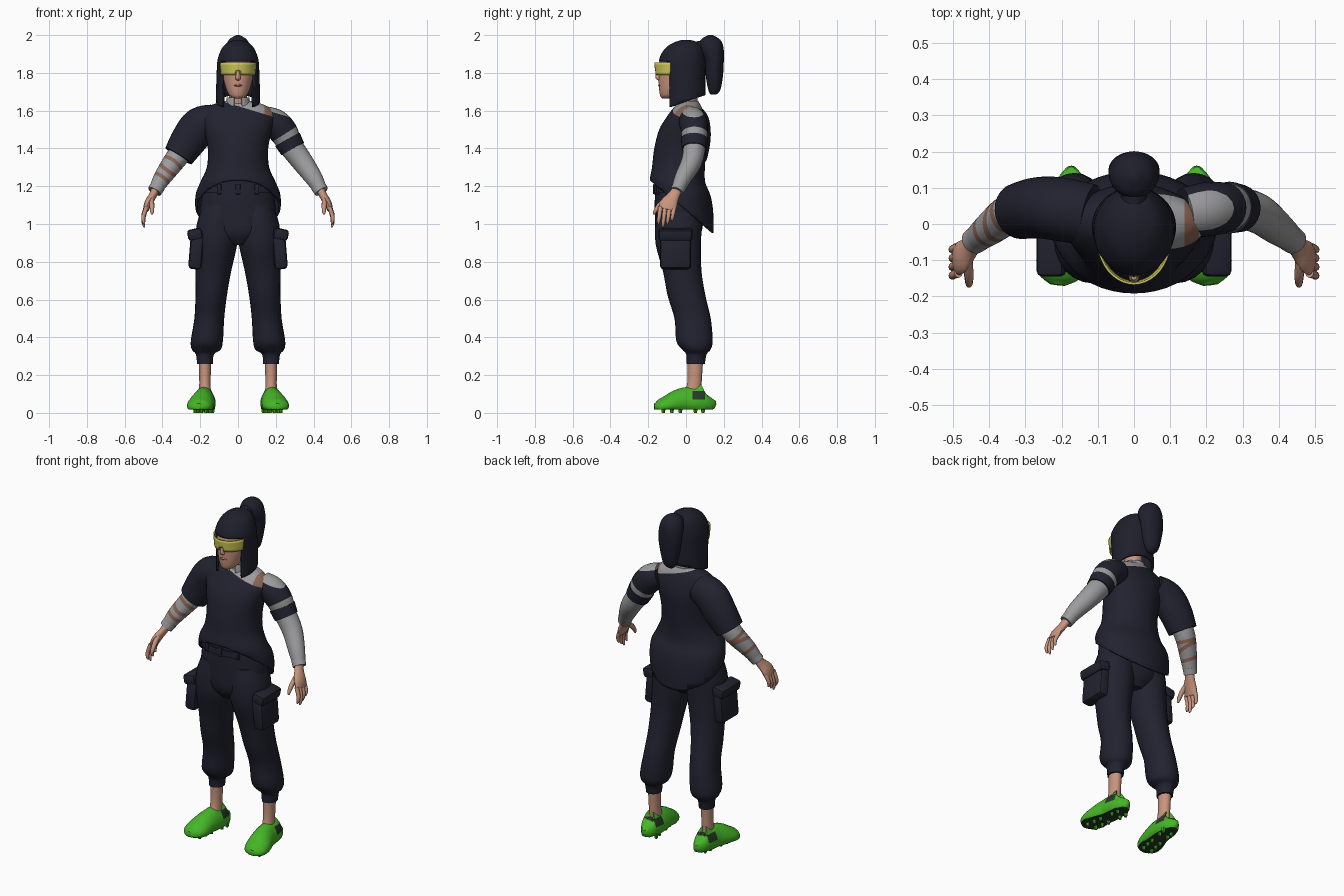
import bpy, bmesh, math
from mathutils import Vector

if "Cube" in bpy.data.objects:
    bpy.data.objects.remove(bpy.data.objects["Cube"], do_unlink=True)

X, Y, Z = Vector((1, 0, 0)), Vector((0, 1, 0)), Vector((0, 0, 1))
parts = []


def material(name, red, green, blue):
    mat = bpy.data.materials.new(name)
    mat.use_nodes = True
    mat.diffuse_color = (red, green, blue, 1)
    shader = mat.node_tree.nodes["Principled BSDF"]
    shader.inputs["Base Color"].default_value = mat.diffuse_color
    shader.inputs["Roughness"].default_value = .8
    return mat


navy = material("navy cloth", .015, .016, .028)
hair_dark = material("dark hair", .013, .014, .024)
grey = material("grey knit", .33, .33, .34)
brown = material("brown strap", .26, .13, .09)
skin = material("skin", .58, .3, .21)
lips = material("lips", .4, .14, .12)
yellow = material("yellow lens", .62, .58, .1)
green = material("lime green", .06, .46, .02)
sole_dark = material("dark sole", .02, .04, .02)


def finish(name, bm, mat):
    bmesh.ops.recalc_face_normals(bm, faces=bm.faces)
    mesh = bpy.data.meshes.new(name)
    bm.to_mesh(mesh)
    bm.free()
    mesh.materials.append(mat)
    obj = bpy.data.objects.new(name, mesh)
    bpy.context.collection.objects.link(obj)
    parts.append(obj)
    return obj


def smooth_rings(rings, steps):
    """Catmull-Rom interpolation through ring parameters."""
    rows = [Vector(r) for r in rings]
    result = []
    for i in range(len(rows) - 1):
        a, b, c = rows[max(i - 1, 0)], rows[i], rows[i + 1]
        d = rows[min(i + 2, len(rows) - 1)]
        for k in range(steps):
            t = k / steps
            result.append(b + (c - a) * (t / 2) + (a * 2 - b * 5 + c * 4 - d) * (t * t / 2)
                          + (b * 3 - a - c * 3 + d) * (t ** 3 / 2))
    return result + [rows[-1]]


def loft(name, mat, rings, side=1, ref=None, sides=24, steps=4, cap=True, shape=None):
    """Skin of rings (x, y, z, radius_a, radius_b); flat rings, or square to the path if ref is given."""
    rows = smooth_rings([(r[0] * side,) + tuple(r[1:]) for r in rings], steps)
    centers = [Vector(r[:3]) for r in rows]
    bm = bmesh.new()
    loops = []
    for i, row in enumerate(rows):
        a, b = X, Y
        if ref:
            along = (centers[min(i + 1, len(rows) - 1)] - centers[max(i - 1, 0)]).normalized()
            a = (ref - along * ref.dot(along)).normalized()
            b = along.cross(a)
        loop = []
        for k in range(sides):
            angle = math.tau * k / sides
            co = centers[i] + a * (row[3] * math.cos(angle)) + b * (row[4] * math.sin(angle))
            loop.append(bm.verts.new(shape(co) if shape else co))
        loops.append(loop)
    for low, high in zip(loops, loops[1:]):
        for k in range(sides):
            n = (k + 1) % sides
            bm.faces.new((low[k], low[n], high[n], high[k]))
    if cap:
        bm.faces.new(loops[0])
        bm.faces.new(loops[-1])
    return finish(name, bm, mat)


def over(axis, value):
    return axis * value, axis


def under(axis, value):
    return axis * value, -axis


def region(obj, planes, mat=None):
    """Cut along the planes, then colour the faces in front of all of them, or remove them."""
    bm = bmesh.new()
    bm.from_mesh(obj.data)
    for co, normal in planes:
        bmesh.ops.bisect_plane(bm, geom=bm.verts[:] + bm.edges[:] + bm.faces[:],
                               plane_co=co, plane_no=normal, dist=1e-5)
    inside = [f for f in bm.faces
              if all((f.calc_center_median() - co).dot(normal) > 0 for co, normal in planes)]
    if mat:
        if mat.name not in obj.data.materials:
            obj.data.materials.append(mat)
        for f in inside:
            f.material_index = obj.data.materials.find(mat.name)
    else:
        bmesh.ops.delete(bm, geom=inside, context="FACES")
    bm.to_mesh(obj.data)
    bm.free()


def thicken(obj, thickness):
    mod = obj.modifiers.new("thickness", "SOLIDIFY")
    mod.thickness = thickness


def box(name, mat, center, size, bevel=.012, tilt=0):
    bm = bmesh.new()
    bmesh.ops.create_cube(bm, size=1)
    for v in bm.verts:
        v.co = Vector(p * q for p, q in zip(v.co, size))
    bmesh.ops.bevel(bm, geom=bm.edges[:], offset=bevel, segments=2, affect="EDGES", profile=.5)
    obj = finish(name, bm, mat)
    obj.location = center
    obj.rotation_euler.y = tilt
    return obj


# Shirt with a sloping hem and a neckline that falls off the left shoulder
shirt = loft("shirt", navy, [
    (0, 0, .9, .19, .145), (0, -.01, 1.05, .222, .155), (0, -.02, 1.15, .225, .15),
    (0, -.045, 1.22, .2, .147), (0, -.04, 1.3, .165, .14), (0, -.03, 1.4, .16, .138),
    (0, -.015, 1.5, .18, .127), (0, 0, 1.57, .195, .1), (0, .01, 1.62, .16, .072),
    (0, .015, 1.65, .08, .05)], sides=40)
region(shirt, [(Vector((0, -.19, 1.23)), Vector((0, -.62, -.75)))])
neckline = (Vector((.03, 0, 1.615)), Vector((.3, 0, 1)))
region(shirt, [neckline], grey)
region(shirt, [neckline, over(X, .14), under(X, .18)], brown)
thicken(shirt, .01)

# Neck, collar and face
loft("neck", skin, [(0, .01, 1.58, .06, .055), (0, 0, 1.65, .048, .048), (0, -.01, 1.75, .05, .05)])
collar = loft("collar", grey, [(0, .01, 1.61, .085, .07), (0, 0, 1.64, .066, .064),
                               (0, 0, 1.67, .06, .06)], cap=False)
region(collar, [under(Y, 0), over(X, -.022), under(X, .022)])
thicken(collar, .008)
loft("face", skin, [
    (0, -.1, 1.665, .02, .025), (0, -.085, 1.68, .045, .052), (0, -.065, 1.72, .065, .078),
    (0, -.045, 1.78, .08, .1), (0, -.035, 1.85, .086, .108), (0, -.03, 1.92, .07, .085)])
loft("nose", skin, [(0, -.146, 1.81, .008, .008), (0, -.148, 1.785, .012, .014),
                    (0, -.147, 1.768, .014, .012), (0, -.14, 1.76, .008, .006)], sides=12)
loft("mouth", lips, [(0, -.137, 1.727, .01, .005), (0, -.138, 1.733, .024, .009),
                     (0, -.139, 1.74, .012, .006)], sides=12)

# Wraparound visor with a notch for the nose
visor = loft("visor", yellow, [(0, -.04, 1.79, .091, .116), (0, -.04, 1.855, .097, .122)],
             sides=40, cap=False)
region(visor, [over(Y, -.08)])
region(visor, [under(Z, 1.81), over(X, -.014), under(X, .014)])
thicken(visor, .006)

# Bobbed hair, open around the face, and a ponytail
hair = loft("hair", hair_dark, [
    (0, -.01, 1.58, .116, .112), (0, -.008, 1.7, .116, .11), (0, -.015, 1.8, .113, .117),
    (0, -.02, 1.87, .108, .122), (0, -.01, 1.93, .085, .1), (0, 0, 1.96, .055, .066),
    (0, 0, 1.975, .012, .02)], sides=40)
region(hair, [(Vector((0, -.1, 1.615)), Vector((0, .33, -1)))])
region(hair, [under(Y, -.088), under(Z, 1.86)])
thicken(hair, .012)
loft("ponytail", hair_dark, [
    (0, .145, 1.685, .018, .015), (0, .15, 1.71, .04, .032), (0, .15, 1.78, .058, .045),
    (0, .15, 1.86, .07, .05), (0, .135, 1.93, .068, .064), (0, .13, 1.975, .048, .052),
    (0, .13, 2, .01, .012)])
loft("hair_tie", hair_dark, [(0, .03, 1.92, .04, .04), (0, .1, 1.94, .035, .035)], ref=X)

# Trouser seat and belt
loft("trouser_seat", navy, [
    (0, -.04, .89, .06, .08), (0, -.04, .95, .17, .12), (0, -.035, 1.05, .2, .13),
    (0, -.035, 1.15, .192, .13), (0, -.035, 1.24, .175, .125)], sides=32)
belt = loft("belt", navy, [(0, -.035, 1.165, .197, .137), (0, -.035, 1.2, .19, .135)], sides=32)
for x in (-.1, 0, .1):
    box("belt_loop", navy, (x, -.165 + abs(x) * .16, 1.185), (.024, .018, .055), .004)


def shoe_shape(co):
    """Flat underside, narrow top."""
    middle = math.copysign(.19, co.x)
    co.x = middle + (co.x - middle) * (1.12 - 2.6 * max(co.z, .02))
    co.z = max(co.z, .018)
    return co


arm_path = [(.14, .03, 1.555, .07, .07), (.2, .04, 1.53, .075, .077), (.245, .045, 1.48, .07, .075),
            (.278, .045, 1.415, .06, .064), (.34, .03, 1.33, .055, .057),
            (.4, -.015, 1.245, .045, .047), (.438, -.045, 1.18, .034, .035)]
arms = {}
for side, label in ((1, "left"), (-1, "right")):
    # Baggy leg gathered at the ankle
    loft(label + "_trouser_leg", navy, [
        (.175, .052, .26, .042, .048), (.175, .055, .31, .048, .054), (.168, .055, .335, .076, .075),
        (.165, .045, .38, .085, .096), (.152, .035, .5, .079, .096), (.142, .003, .62, .083, .1),
        (.13, -.02, .75, .094, .102), (.115, -.04, .89, .11, .12), (.108, -.04, 1, .11, .122),
        (.09, -.035, 1.1, .095, .115)], side)
    # Cargo pocket with flap
    box(label + "_pocket", navy, (.222 * side, -.055, .855), (.07, .165, .19), .02, -.08 * side)
    box(label + "_pocket_flap", navy, (.228 * side, -.055, .945), (.078, .18, .06), .016, .2 * side)
    # Ankle and shoe
    loft(label + "_ankle", skin, [(.175, .03, .08, .034, .05), (.175, .045, .16, .03, .038),
                                  (.175, .05, .3, .034, .042)], side)
    shoe = loft(label + "_shoe", green, [
        (.172, .118, .09, .015, .04), (.173, .108, .082, .045, .08), (.176, .06, .068, .06, .072),
        (.18, 0, .066, .063, .07), (.19, -.05, .058, .068, .062), (.2, -.1, .044, .07, .048),
        (.207, -.145, .034, .055, .034), (.21, -.168, .034, .02, .016)], side, ref=X, shape=shoe_shape)
    region(shoe, [over(Y, .035), under(Y, .1), over(Z, .07), under(Z, .115)], sole_dark)
    region(shoe, [under(Z, .021)], sole_dark)
    for y in (-.12, -.075, -.03, .05, .09):
        for shift in (-.028, .028):
            x = .178 - y * .17 + shift
            loft(label + "_stud", green, [(x, y, 0, .008, .008), (x, y, .03, .013, .013)],
                 side, sides=8, steps=1)
    # Arm in a knitted sleeve, with a rolled cuff
    arms[label] = loft(label + "_arm", grey, arm_path, side, ref=Y)
    loft(label + "_cuff", grey, [(.425, -.035, 1.2, .038, .04), (.442, -.048, 1.172, .036, .038)],
         side, ref=Y)
    # Palm, fingers and thumb
    loft(label + "_palm", skin, [(.43, -.04, 1.195, .026, .023), (.452, -.065, 1.15, .032, .021),
                                 (.475, -.09, 1.11, .046, .021), (.488, -.1, 1.075, .043, .015)],
         side, ref=Y, sides=16)
    for i in range(4):
        y = -.135 + .024 * i
        drop = .1 - .017 * abs(i - 1)
        loft(label + "_finger", skin, [
            (.484, y, 1.09, .012, .013), (.5, y - .006, 1.085 - drop * .5, .011, .011),
            (.5, y - .01, 1.085 - drop * .85, .009, .009), (.495, y - .01, 1.082 - drop, .004, .004)],
             side, ref=X, sides=10, steps=3)
    loft(label + "_thumb", skin, [(.46, -.095, 1.14, .015, .015), (.456, -.14, 1.1, .013, .014),
                                  (.455, -.165, 1.065, .01, .01), (.456, -.17, 1.05, .004, .004)],
         side, ref=X, sides=10, steps=3)

# Left arm: short dropped sleeve and a separate band
down = Vector((.53, 0, -.85))
region(arms["left"], [(Vector((.275, 0, 1.565)), Vector((-.3, 0, -1))),
                      (Vector((.245, 0, 1.475)), -down)], navy)
loft("arm_band", navy, [(.262, .045, 1.447, .072, .074), (.29, .043, 1.397, .066, .068)], ref=Y)

# Right arm: wide sleeve and wrapped straps on the forearm
loft("right_sleeve", navy, [
    (.12, .025, 1.55, .085, .085), (.2, .04, 1.52, .088, .1), (.26, .045, 1.445, .085, .096),
    (.315, .036, 1.36, .078, .082)], -1, ref=Y)
for point, tilt in (((-.365, 0, 1.295), .1), ((-.4, 0, 1.245), -.25), ((-.335, 0, 1.335), -.35)):
    normal = Vector((-.6, tilt, -.8)).normalized()
    region(arms["right"], [(Vector(point), normal), (Vector(point) + normal * .02, -normal)], brown)

bpy.ops.object.select_all(action="DESELECT")
for obj in parts:
    obj.select_set(True)
bpy.context.view_layer.objects.active = parts[0]
bpy.ops.object.shade_smooth_by_angle(angle=math.radians(40))
